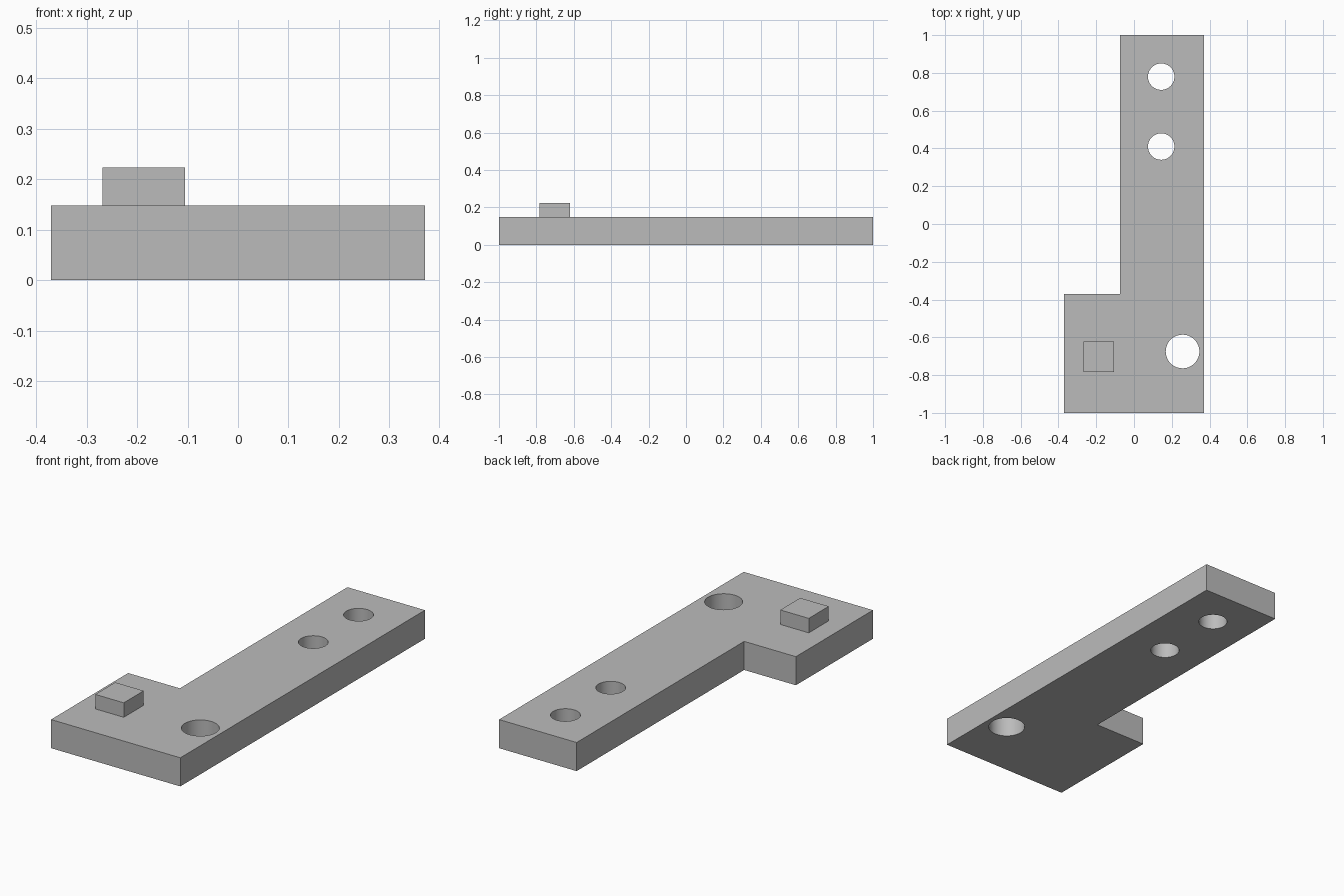
import bpy, bmesh, math

default = bpy.data.objects.get("Cube")
if default:
    bpy.data.objects.remove(default, do_unlink=True)

THICK = 0.148
BOSS_TOP = 0.223

grey = bpy.data.materials.new("mid grey")
grey.use_nodes = True
colour = (0.5, 0.5, 0.5, 1)
grey.diffuse_color = colour
grey.node_tree.nodes["Principled BSDF"].inputs["Base Color"].default_value = colour


def prism(name, outline, z0, z1):
    """Extrude a flat outline between two heights."""
    bm = bmesh.new()
    face = bm.faces.new([bm.verts.new((x, y, z0)) for x, y in outline])
    top = bmesh.ops.extrude_face_region(bm, geom=[face])["geom"]
    verts = [v for v in top if isinstance(v, bmesh.types.BMVert)]
    bmesh.ops.translate(bm, verts=verts, vec=(0, 0, z1 - z0))
    bmesh.ops.recalc_face_normals(bm, faces=bm.faces)
    mesh = bpy.data.meshes.new(name)
    bm.to_mesh(mesh)
    bm.free()
    mesh.materials.append(grey)
    obj = bpy.data.objects.new(name, mesh)
    bpy.context.collection.objects.link(obj)
    return obj


def circle(x, y, r, n=64):
    return [(x + r * math.cos(math.tau * i / n),
             y + r * math.sin(math.tau * i / n)) for i in range(n)]


# L-shaped plate
plate = prism("bracket_plate", [(-0.37, -1), (0.37, -1), (0.37, 1), (-0.074, 1),
                                (-0.074, -0.37), (-0.37, -0.37)], 0, THICK)

# Through holes: two small in the arm, one large in the foot
bpy.context.view_layer.objects.active = plate
plate.select_set(True)
for x, y, r in [(0.144, 0.78, 0.07), (0.144, 0.41, 0.07), (0.257, -0.675, 0.089)]:
    cutter = prism("hole_cutter", circle(x, y, r), -0.1, THICK + 0.1)
    cutter.hide_render = True
    mod = plate.modifiers.new("hole", "BOOLEAN")
    mod.operation = "DIFFERENCE"
    mod.solver = "EXACT"
    mod.object = cutter
    bpy.ops.object.modifier_apply(modifier=mod.name)
    bpy.data.objects.remove(cutter, do_unlink=True)
bpy.ops.object.shade_smooth_by_angle(angle=math.radians(30))

# Square locating block on the foot
prism("locating_block", [(-0.268, -0.784), (-0.105, -0.784),
                         (-0.105, -0.621), (-0.268, -0.621)], THICK, BOSS_TOP)
